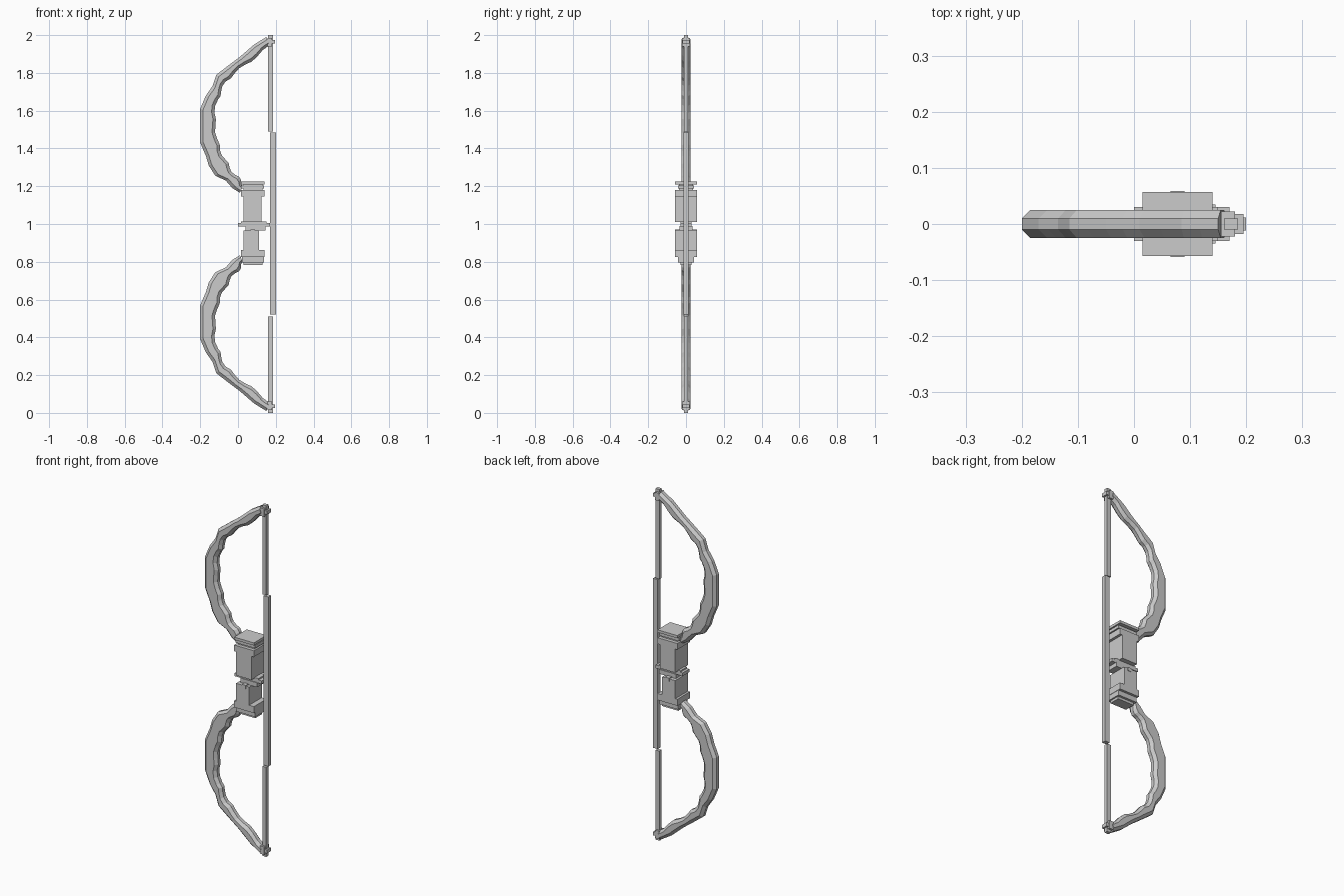
import bpy
import bmesh
from mathutils import Vector

cube = bpy.data.objects.get("Cube")
if cube:
    bpy.data.objects.remove(cube)

grey = bpy.data.materials.new("plain grey")
grey.use_nodes = True
COLOUR = (0.6, 0.6, 0.6, 1)
grey.diffuse_color = COLOUR
grey.node_tree.nodes["Principled BSDF"].inputs["Base Color"].default_value = COLOUR


def finish(name, bm):
    """Turn a bmesh into a flat-shaded object."""
    bmesh.ops.recalc_face_normals(bm, faces=bm.faces)
    mesh = bpy.data.meshes.new(name)
    bm.to_mesh(mesh)
    bm.free()
    mesh.materials.append(grey)
    obj = bpy.data.objects.new(name, mesh)
    bpy.context.collection.objects.link(obj)
    return obj


def box(name, x0, x1, z0, z1, depth):
    """Box spanning x0..x1 and z0..z1, reaching depth to front and back."""
    bm = bmesh.new()
    bmesh.ops.create_cube(bm, size=1)
    for v in bm.verts:
        v.co = ((x0 + x1) / 2 + v.co.x * (x1 - x0),
                v.co.y * 2 * depth,
                (z0 + z1) / 2 + v.co.z * (z1 - z0))
    return finish(name, bm)


# Limb rungs from tip to grip: outer x, outer z, inner x, inner z
RUNGS = [
    (.15, 1.99, .165, 1.945), (.085, 1.95, .1, 1.885),
    (.01, 1.885, .04, 1.845), (-.05, 1.84, -.02, 1.795),
    (-.115, 1.79, -.065, 1.755), (-.135, 1.73, -.09, 1.7),
    (-.17, 1.68, -.105, 1.66), (-.2, 1.61, -.125, 1.59),
    (-.2, 1.52, -.12, 1.52), (-.2, 1.43, -.11, 1.45),
    (-.17, 1.36, -.095, 1.39), (-.155, 1.31, -.065, 1.34),
    (-.12, 1.255, -.045, 1.3), (-.065, 1.23, -.015, 1.26),
    (-.03, 1.19, .015, 1.235), (.01, 1.165, .025, 1.2),
]


def wobbled(rungs):
    """Add a slightly dented rung between neighbours for the carved edge."""
    pairs = [(Vector((a, 0, b)), Vector((c, 0, d))) for a, b, c, d in rungs]
    result = [pairs[0]]
    for i, (prev, cur) in enumerate(zip(pairs, pairs[1:])):
        outer, inner = (prev[0] + cur[0]) / 2, (prev[1] + cur[1]) / 2
        across = (inner - outer).normalized() * .006
        inner += across if i % 2 else -across
        result += [(outer, inner), cur]
    return result


def limb(name, flip):
    bm = bmesh.new()
    rings = []
    for outer, inner in wobbled(RUNGS):
        across = inner - outer
        bevel = across.normalized() * min(.016, across.length * .3)
        section = [(outer, -.01), (outer + bevel, -.025),
                   (inner - bevel, -.025), (inner, -.01),
                   (inner, .01), (inner - bevel, .025),
                   (outer + bevel, .025), (outer, .01)]
        rings.append([bm.verts.new((p.x, y, 2 - p.z if flip else p.z))
                      for p, y in section])
    for a, b in zip(rings, rings[1:]):
        for i in range(len(a)):
            j = (i + 1) % len(a)
            bm.faces.new((a[i], a[j], b[j], b[i]))
    bm.faces.new(rings[0])
    bm.faces.new(rings[-1])
    return finish(name, bm)


# Limbs, string ends and nocks, mirrored top to bottom
for side, flip in (("upper", False), ("lower", True)):
    limb(side + "_limb", flip)
    for part, x0, x1, z0, z1, depth in (
            ("string_end", .16, .185, 1.49, 2, .01),
            ("nock", .15, .195, 1.955, 1.975, .018),
            ("nock_wrap", .155, .18, 1.94, 1.985, .022)):
        if flip:
            z0, z1 = 2 - z1, 2 - z0
        box(side + "_" + part, x0, x1, z0, z1, depth)

box("string_middle", .17, .2, .52, 1.485, .012)

# Upper grip with its stepped cap
box("upper_grip", .028, .125, 1.01, 1.18, .057)
box("upper_grip_band", .015, .14, 1.145, 1.18, .057)
box("upper_grip_neck", .028, .13, 1.18, 1.213, .037)
box("upper_grip_collar", .015, .138, 1.188, 1.205, .043)
box("upper_grip_cap", .015, .14, 1.21, 1.225, .057)

# Arrow rest between the grips
box("arrow_rest", 0, .17, .988, 1.006, .03)
box("arrow_rest_lip", .015, .15, 1.002, 1.014, .03)
box("arrow_rest_base", .04, .145, .965, .99, .035)
box("arrow_rest_peg", .065, .09, .95, .97, .059)

# Lower grip with its stepped foot
box("lower_grip", .028, .11, .83, .965, .057)
box("lower_grip_band", .015, .14, .825, .862, .057)
box("lower_grip_collar", .02, .138, .797, .83, .043)
box("lower_grip_foot", .028, .13, .783, .8, .03)
